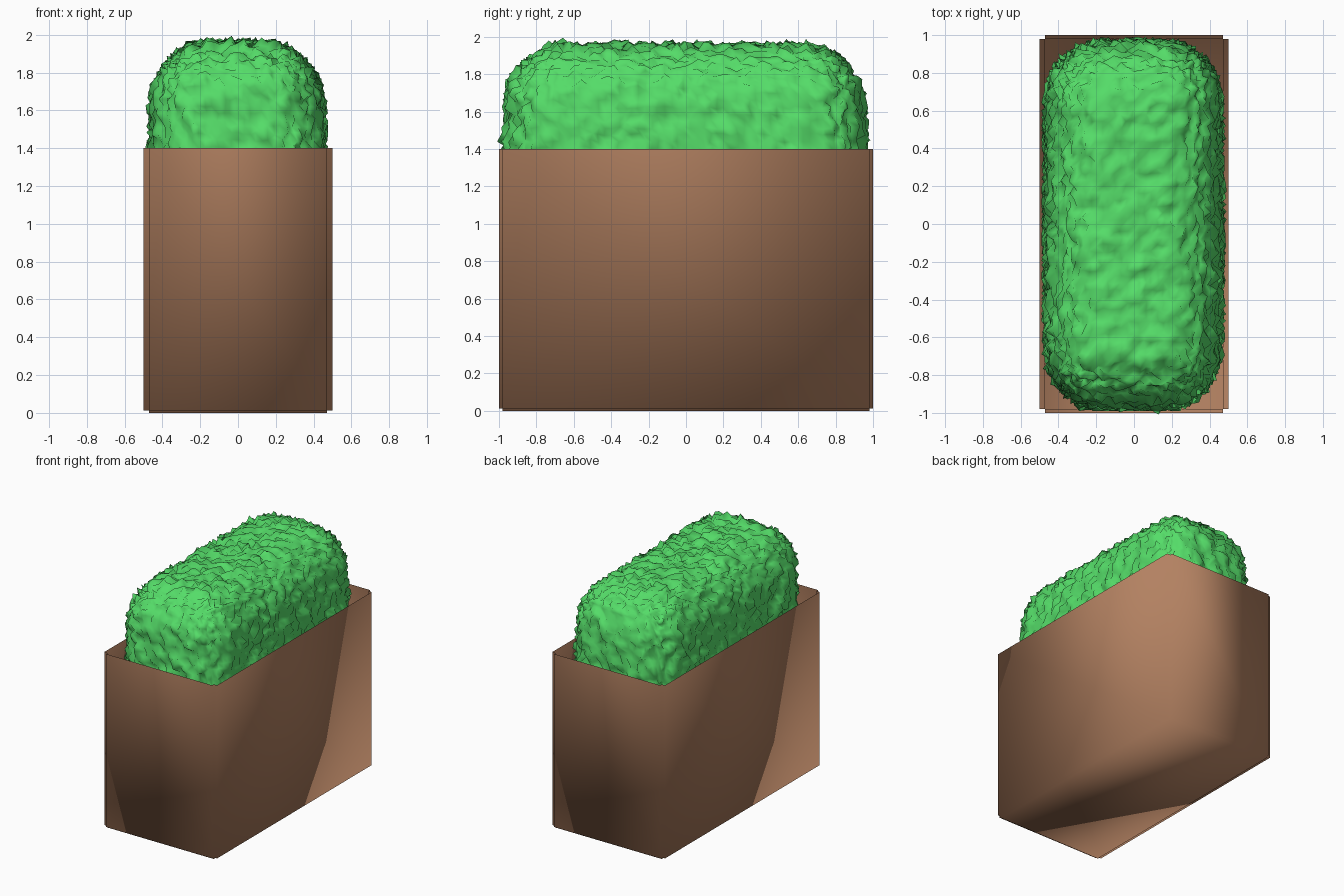
import bpy, bmesh, math, random
from mathutils import Vector

if "Cube" in bpy.data.objects:
    bpy.data.objects.remove(bpy.data.objects["Cube"])

random.seed(4)


def finish(name, bm, color):
    bmesh.ops.recalc_face_normals(bm, faces=bm.faces[:])
    for f in bm.faces:
        f.smooth = True
    mesh = bpy.data.meshes.new(name)
    bm.to_mesh(mesh)
    bm.free()
    ob = bpy.data.objects.new(name, mesh)
    bpy.context.collection.objects.link(ob)
    mat = bpy.data.materials.new(name + "_material")
    mat.diffuse_color = color
    mat.use_nodes = True
    mat.node_tree.nodes["Principled BSDF"].inputs["Base Color"].default_value = mat.diffuse_color
    mesh.materials.append(mat)
    return ob


# Planter: open sheet box whose corners and bottom edges are stepped inward
X, Y, H = 0.5, 1.0, 1.4
ix, iy, step = 0.47, 0.98, 0.012
outline = [(ix, -Y), (ix, -iy), (X, -iy), (X, iy), (ix, iy), (ix, Y),
           (-ix, Y), (-ix, iy), (-X, iy), (-X, -iy), (-ix, -iy), (-ix, -Y)]
bm = bmesh.new()
top = [bm.verts.new((x, y, H)) for x, y in outline]
low = [bm.verts.new((x, y, step)) for x, y in outline]
for i in range(12):
    j = (i + 1) % 12
    bm.faces.new((top[i], top[j], low[j], low[i]))
# the inner notch corners carry the recessed bottom panel
inner = [low[k] for k in (1, 4, 7, 10)]
base = [bm.verts.new((v.co.x, v.co.y, 0)) for v in inner]
for i, j in ((0, 1), (1, 2), (2, 3), (3, 0)):
    bm.faces.new((inner[i], inner[j], base[j], base[i]))
for a, b, c, d in ((1, 2, 3, 4), (4, 5, 6, 7), (7, 8, 9, 10), (10, 11, 0, 1)):
    bm.faces.new((low[a], low[b], low[c], low[d]))
bm.faces.new(base)
finish("planter_box", bm, (0.45, 0.22, 0.12, 1))

# Hedge: finely divided block, rounded and roughened, reaching down into the box
half = Vector((0.458, 0.965, 0.935))
radius = 0.3
mid = 1.01
core = half - Vector((radius,) * 3)
bm = bmesh.new()
bmesh.ops.create_cube(bm, size=2)
for axis, cuts in enumerate((25, 53, 51)):
    edges = [e for e in bm.edges
             if abs(e.verts[0].co[axis] - e.verts[1].co[axis]) > 1e-4]
    bmesh.ops.subdivide_edges(bm, edges=edges, cuts=cuts, use_grid_fill=True)
for v in bm.verts:
    p = Vector([v.co[i] * half[i] for i in range(3)])
    c = Vector([max(-core[i], min(core[i], p[i])) for i in range(3)])
    n = (p - c).normalized()
    jitter = Vector([random.uniform(-0.008, 0.008) for _ in range(3)])
    p = c + n * (radius + random.triangular(-0.035, 0.045, 0)) + jitter
    # sides bulge slightly, narrowing toward the top and the ends
    p.x *= 1 - 0.09 * p.z ** 2 - 0.03 * p.y ** 2
    p.y *= 1 - 0.05 * p.z ** 2
    p += Vector((-0.005, -0.008, mid))
    # keep the foliage inside the planter walls
    if p.z < H:
        p.x = max(-0.49, min(0.49, p.x))
        p.y = max(-0.99, min(0.99, p.y))
    v.co = p
finish("hedge", bm, (0.09, 0.72, 0.14, 1))
